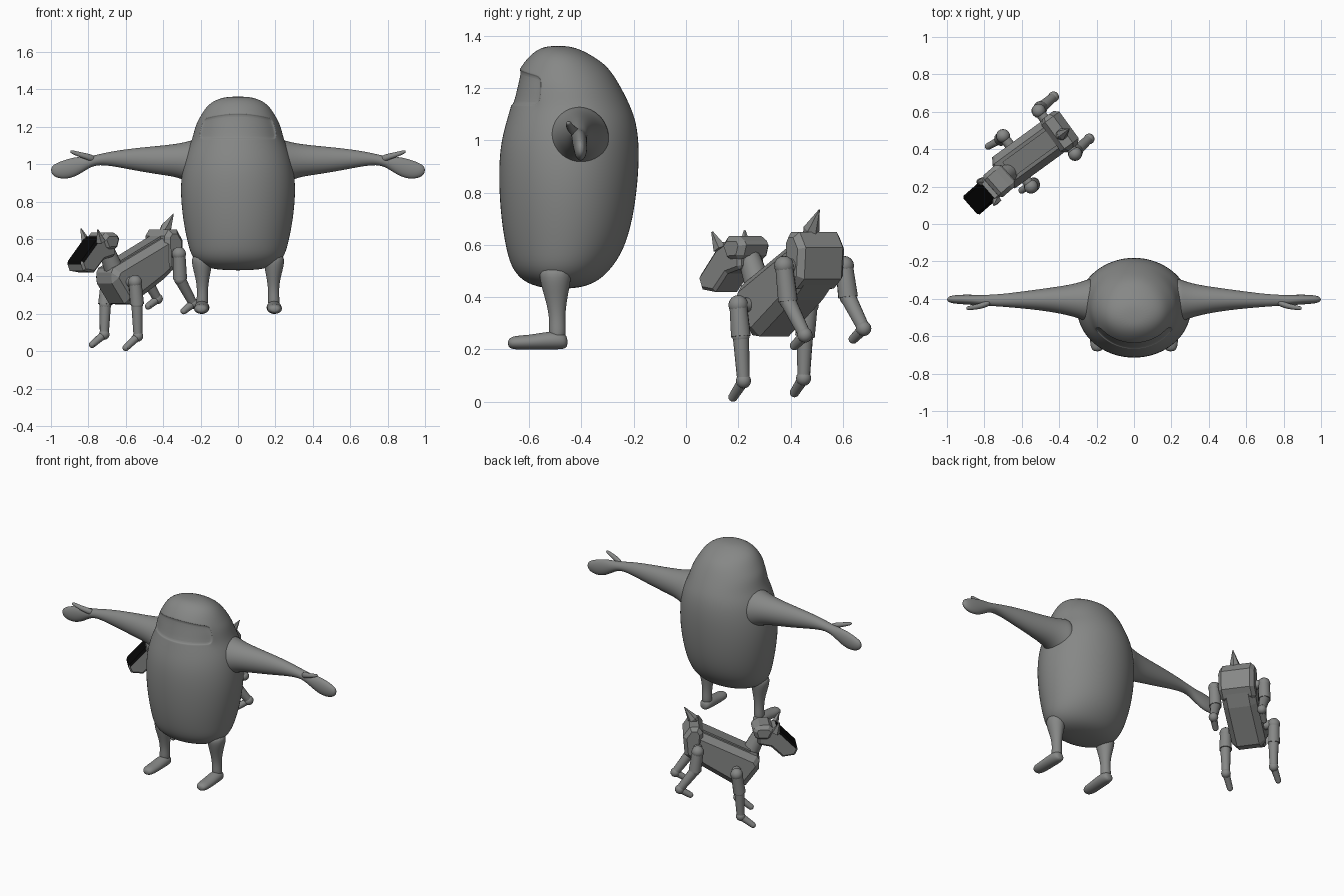
import bpy, bmesh, math
from mathutils import Vector

cube = bpy.data.objects.get("Cube")
if cube:
    bpy.data.objects.remove(cube, do_unlink=True)


def material(name, rgb):
    m = bpy.data.materials.new(name)
    m.use_nodes = True
    m.diffuse_color = (*rgb, 1)
    m.node_tree.nodes["Principled BSDF"].inputs["Base Color"].default_value = (*rgb, 1)
    return m


GREY = material("mid_grey", (0.24, 0.245, 0.24))
BLACK = material("black", (0.002, 0.002, 0.002))


def finish(name, bm, smooth=0, mats=(GREY,)):
    bmesh.ops.recalc_face_normals(bm, faces=bm.faces)
    me = bpy.data.meshes.new(name)
    bm.to_mesh(me)
    bm.free()
    ob = bpy.data.objects.new(name, me)
    bpy.context.collection.objects.link(ob)
    for m in mats:
        me.materials.append(m)
    if smooth:
        bpy.ops.object.select_all(action="DESELECT")
        ob.select_set(True)
        bpy.context.view_layer.objects.active = ob
        bpy.ops.object.shade_smooth_by_angle(angle=math.radians(smooth))
    return ob


def loft_mesh(rings, order, sides):
    """Elliptical rings (pos, centre_a, radius_a, centre_b, radius_b)."""
    bm = bmesh.new()
    loops = []
    for pos, ca, ra, cb, rb in rings:
        loop = []
        for i in range(sides):
            t = math.tau * i / sides
            val = (pos, ca + ra * math.sin(t), cb - rb * math.cos(t))
            co = Vector()
            for axis, v in zip(order, val):
                co["xyz".index(axis)] = v
            loop.append(bm.verts.new(co))
        loops.append(loop)
    for a, b in zip(loops, loops[1:]):
        for i in range(sides):
            j = (i + 1) % sides
            bm.faces.new((a[i], a[j], b[j], b[i]))
    bm.faces.new(loops[0])
    bm.faces.new(loops[-1])
    return bm


def soft(name, bm, levels=2):
    ob = finish(name, bm, 60)
    sub = ob.modifiers.new("Subdivision", "SUBSURF")
    sub.levels = sub.render_levels = levels
    return ob


# Suited figure: one lofted body and head (z, half width, front y, back y)
body = [(.432, .09, -.53, -.43), (.45, .19, -.61, -.35), (.5, .25, -.665, -.29),
        (.58, .272, -.69, -.235), (.7, .297, -.71, -.20), (.85, .312, -.72, -.18),
        (.98, .302, -.714, -.176), (1.07, .277, -.69, -.188), (1.13, .247, -.672, -.21),
        (1.2, .232, -.655, -.245), (1.275, .212, -.637, -.29), (1.31, .172, -.612, -.335),
        (1.345, .12, -.575, -.395), (1.362, .055, -.53, -.45)]
bm = loft_mesh([(z, 0, w, (f + b) / 2, (b - f) / 2) for z, w, f, b in body], "zxy", 24)
# Visor: recessed front panel below an arched brow
visor = [f for f in bm.faces if f.calc_center_median().y < -.52
         and 1.13 < f.calc_center_median().z < 1.275 and abs(f.calc_center_median().x) < .2]
for v in bm.verts:
    if 1.26 < v.co.z < 1.29:
        v.co.z -= .8 * v.co.x ** 2
bmesh.ops.recalc_face_normals(bm, faces=bm.faces)
bmesh.ops.inset_region(bm, faces=visor, thickness=.006, depth=0)
bmesh.ops.inset_region(bm, faces=visor, thickness=.004, depth=-.008)
soft("suit_body", bm)

arm = [(.2, -.41, .135, 1.0, .145), (.26, -.41, .112, 1.012, .115), (.32, -.408, .09, 1.02, .092),
       (.42, -.405, .07, 1.021, .079), (.55, -.405, .052, 1.026, .062),
       (.68, -.408, .037, 1.03, .039), (.76, -.408, .031, 1.023, .026),
       (.81, -.408, .029, 1.006, .036), (.87, -.405, .028, .985, .055),
       (.93, -.403, .026, .97, .053), (.98, -.403, .021, .966, .037), (1.0, -.403, .008, .968, .015)]
thumb = [(.76, -.415, .017, 1.025, .02), (.8, -.433, .019, 1.038, .02),
         (.85, -.445, .015, 1.052, .015), (.89, -.45, .012, 1.066, .011), (.897, -.45, .005, 1.067, .005)]
leg = [(.52, .19, .062, -.5, .068), (.46, .193, .056, -.5, .061), (.4, .19, .04, -.497, .045),
       (.33, .19, .029, -.493, .031), (.28, .191, .032, -.492, .034), (.23, .192, .032, -.492, .032)]
foot = [(-.452, .192, .022, .228, .022), (-.475, .192, .04, .235, .036), (-.53, .193, .042, .234, .036),
        (-.6, .195, .042, .227, .029), (-.66, .196, .04, .226, .028), (-.682, .196, .02, .224, .015)]


def mirrored(rings, side, along_x):
    if along_x:
        return [(r[0] * side, *r[1:]) for r in rings]
    return [(r[0], r[1] * side, *r[2:]) for r in rings]


for label, side in (("left", 1), ("right", -1)):
    soft(label + "_arm", loft_mesh(mirrored(arm, side, True), "xyz", 14))
    soft(label + "_thumb", loft_mesh(mirrored(thumb, side, True), "xyz", 8))
    soft(label + "_leg", loft_mesh(mirrored(leg, side, False), "zxy", 12))
    soft(label + "_foot", loft_mesh(mirrored(foot, side, False), "yxz", 12))


# Four-legged robot: faceted prisms and jointed tubes
def prism(name, profile, half, origin, heading, bevel, mask=False):
    """Side profile of (forward, z) points given a width across the heading."""
    fwd = Vector((*heading, 0)).normalized()
    left = Vector((-fwd.y, fwd.x, 0))
    bm = bmesh.new()
    sides = [[bm.verts.new(Vector((*origin, z)) + fwd * t + left * half * s)
              for t, z in profile] for s in (1, -1)]
    n = len(profile)
    for i in range(n):
        j = (i + 1) % n
        bm.faces.new((sides[0][i], sides[0][j], sides[1][j], sides[1][i]))
    for s in sides:
        bm.faces.new(s)
    bmesh.ops.recalc_face_normals(bm, faces=bm.faces)
    if mask:
        for f in bm.faces:
            f.material_index = int(f.normal.dot(fwd) > .5 and f.normal.z > .3)
    ob = finish(name, bm, mats=(GREY, BLACK))
    if bevel:
        mod = ob.modifiers.new("Chamfer", "BEVEL")
        mod.width, mod.segments, mod.limit_method = bevel, 1, "ANGLE"
        mod.angle_limit = math.radians(60)
    return ob


def tube(bm, a, b, r1, r2, sides=14):
    a, b = Vector(a), Vector(b)
    d = b - a
    mat = d.to_track_quat("Z", "Y").to_matrix().to_4x4()
    mat.translation = (a + b) / 2
    bmesh.ops.create_cone(bm, cap_ends=True, segments=sides, radius1=r1, radius2=r2,
                          depth=d.length, matrix=mat)


def ball(bm, p, r):
    made = bmesh.ops.create_uvsphere(bm, u_segments=14, v_segments=8, radius=r)
    bmesh.ops.translate(bm, verts=made["verts"], vec=p)


MID, AHEAD = (-.545, .385), (-.81, -.59)
prism("robot_torso", [(-.2, .64), (-.22, .46), (-.14, .39), (.08, .25), (.13, .255),
                      (.23, .39), (.2, .445)], .103, MID, AHEAD, .035)
prism("robot_rear_block", [(-.125, .615), (-.15, .65), (-.205, .65), (-.245, .59), (-.235, .47),
                           (-.17, .42), (-.13, .44)], .11, MID, AHEAD, .03)
prism("robot_back_plate", [(-.14, .622), (.16, .473), (.16, .46), (-.14, .605)],
      .05, MID, AHEAD, 0)

# Robot head, turned slightly to its left, with a black face plate
HEAD, LOOK = (-.71, .24), (-.75, -.66)
prism("robot_head", [(-.02, .61), (.095, .612), (.225, .475), (.205, .43), (.13, .42),
                     (.06, .49), (-.02, .51)], .066, HEAD, LOOK, .012, True)
prism("robot_hood", [(-.05, .60), (-.03, .635), (.05, .635), (.085, .60), (.05, .535),
                     (-.03, .54)], .078, HEAD, LOOK, .022)
bm = bmesh.new()
tube(bm, (-.65, .29, .40), (-.71, .24, .56), .055, .042)
finish("robot_neck", bm, 40)
for name, base, tip in (("left_ear", (-.735, .13, .585), (-.75, .10, .65)),
                        ("right_ear", (-.815, .225, .585), (-.84, .225, .655))):
    bm = bmesh.new()
    tube(bm, base, tip, .027, .004, 5)
    finish("robot_" + name, bm)
bm = bmesh.new()
tube(bm, (-.405, .465, .63), (-.385, .48, .66), .02, .032, 6)
tube(bm, (-.385, .48, .66), (-.345, .51, .735), .032, .002, 6)
finish("robot_tail", bm)

# Robot legs: hip, knee, ankle, toe
legs = {
    "front_left": ((-.55, .20, .37), (-.54, .21, .25), (-.535, .22, .08), (-.6, .18, .018)),
    "front_right": ((-.70, .47, .37), (-.71, .455, .25), (-.715, .45, .09), (-.78, .415, .035)),
    "rear_left": ((-.315, .375, .52), (-.31, .39, .385), (-.24, .455, .255), (-.29, .415, .215)),
    "rear_right": ((-.51, .605, .52), (-.50, .62, .40), (-.43, .68, .28), (-.48, .64, .24)),
}
for name, (hip, knee, ankle, toe) in legs.items():
    bm = bmesh.new()
    tube(bm, hip, knee, .034, .038)
    tube(bm, knee, ankle, .031, .024)
    tube(bm, ankle, toe, .022, .018)
    for p, r in ((hip, .038), (knee, .033), (ankle, .029), (toe, .018)):
        ball(bm, p, r)
    # Short axle joining the hip to the torso
    out = Vector((.59, -.81, 0)) * (.07 if "left" in name else -.07)
    tube(bm, hip, Vector(hip) - out, .028, .028)
    finish("robot_" + name + "_leg", bm, 40)
